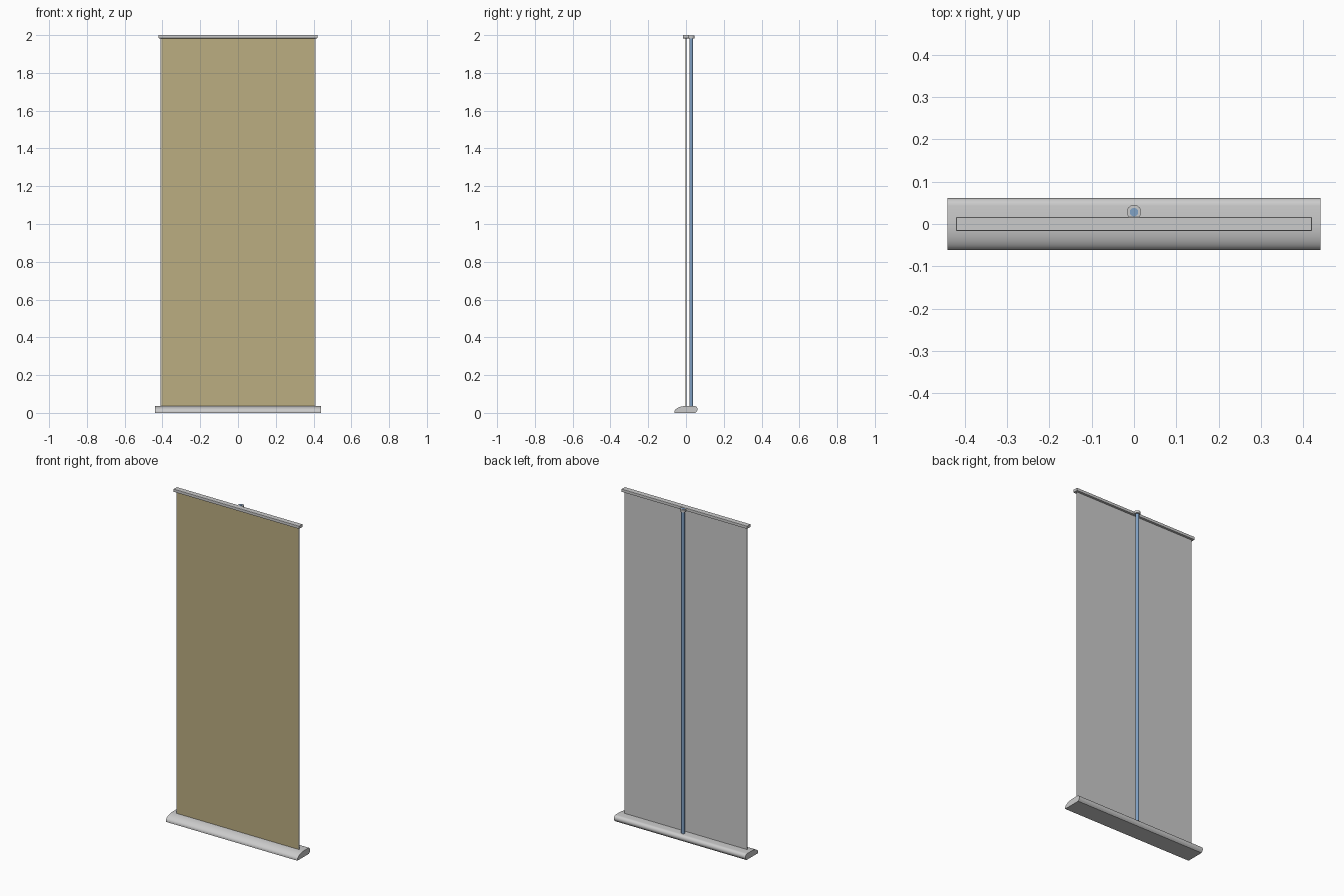
import bpy, bmesh, math

if "Cube" in bpy.data.objects:
    bpy.data.objects.remove(bpy.data.objects["Cube"])


def paint(obj, rgb):
    mat = bpy.data.materials.new(obj.name + "_colour")
    mat.diffuse_color = (*rgb, 1)
    mat.use_nodes = True
    mat.node_tree.nodes["Principled BSDF"].inputs["Base Color"].default_value = mat.diffuse_color
    obj.data.materials.append(mat)


def smooth(obj, angle=35):
    bpy.ops.object.select_all(action='DESELECT')
    obj.select_set(True)
    bpy.context.view_layer.objects.active = obj
    bpy.ops.object.shade_smooth_by_angle(angle=math.radians(angle))


def box(name, lo, hi):
    bpy.ops.mesh.primitive_cube_add(size=1, location=[(a + b) / 2 for a, b in zip(lo, hi)])
    obj = bpy.context.object
    obj.name = name
    obj.scale = [b - a for a, b in zip(lo, hi)]
    bpy.ops.object.transform_apply(location=False, rotation=False, scale=True)
    return obj


def tube(name, radius, z0, z1, y):
    bpy.ops.mesh.primitive_cylinder_add(vertices=32, radius=radius, depth=z1 - z0,
                                        location=(0, y, (z0 + z1) / 2))
    obj = bpy.context.object
    obj.name = name
    smooth(obj)
    return obj


def extrude_x(name, profile, x0, x1):
    bm = bmesh.new()
    face = bm.faces.new([bm.verts.new((x0, y, z)) for y, z in profile])
    new = bmesh.ops.extrude_face_region(bm, geom=[face])["geom"]
    bmesh.ops.translate(bm, vec=(x1 - x0, 0, 0),
                        verts=[v for v in new if isinstance(v, bmesh.types.BMVert)])
    bmesh.ops.recalc_face_normals(bm, faces=bm.faces)
    mesh = bpy.data.meshes.new(name)
    bm.to_mesh(mesh)
    bm.free()
    obj = bpy.data.objects.new(name, mesh)
    bpy.context.collection.objects.link(obj)
    smooth(obj)
    return obj


# Base housing: low curved front, flat top, rounded back
front = [(0.005 - 0.066 * math.cos(a), 0.006 + 0.031 * math.sin(a))
         for a in [math.radians(90 * i / 12) for i in range(13)]]
back = [(0.043 + 0.018 * math.cos(a), 0.019 + 0.018 * math.sin(a))
        for a in [math.radians(90 - 15 * i) for i in range(10)]]
base = [(-0.061, 0.0)] + front + back + [(0.050, 0.0)]
extrude_x("base_housing", base, -0.437, 0.437)

# End caps of the base
for side, s in (("left", -1), ("right", 1)):
    extrude_x(side + "_base_cap", base, s * 0.437, s * 0.44)

# Banner sheet with its printed front
box("banner_sheet", (-0.41, -0.001, 0.03), (0.41, 0.002, 1.99))
panel = box("banner_print", (-0.405, -0.002, 0.035), (0.405, -0.001, 1.985))
paint(panel, (0.50, 0.42, 0.22))

# Top rail
rail = box("top_rail", (-0.42, -0.016, 1.983), (0.42, 0.016, 2.0))
bev = rail.modifiers.new("soft_edges", 'BEVEL')
bev.width = 0.0015
bev.segments = 2

# Support pole with its top and bottom collars
pole = tube("support_pole", 0.010, 0.03, 1.999, 0.028)
paint(pole, (0.22, 0.36, 0.56))
tube("pole_top_collar", 0.017, 1.983, 1.998, 0.028)
